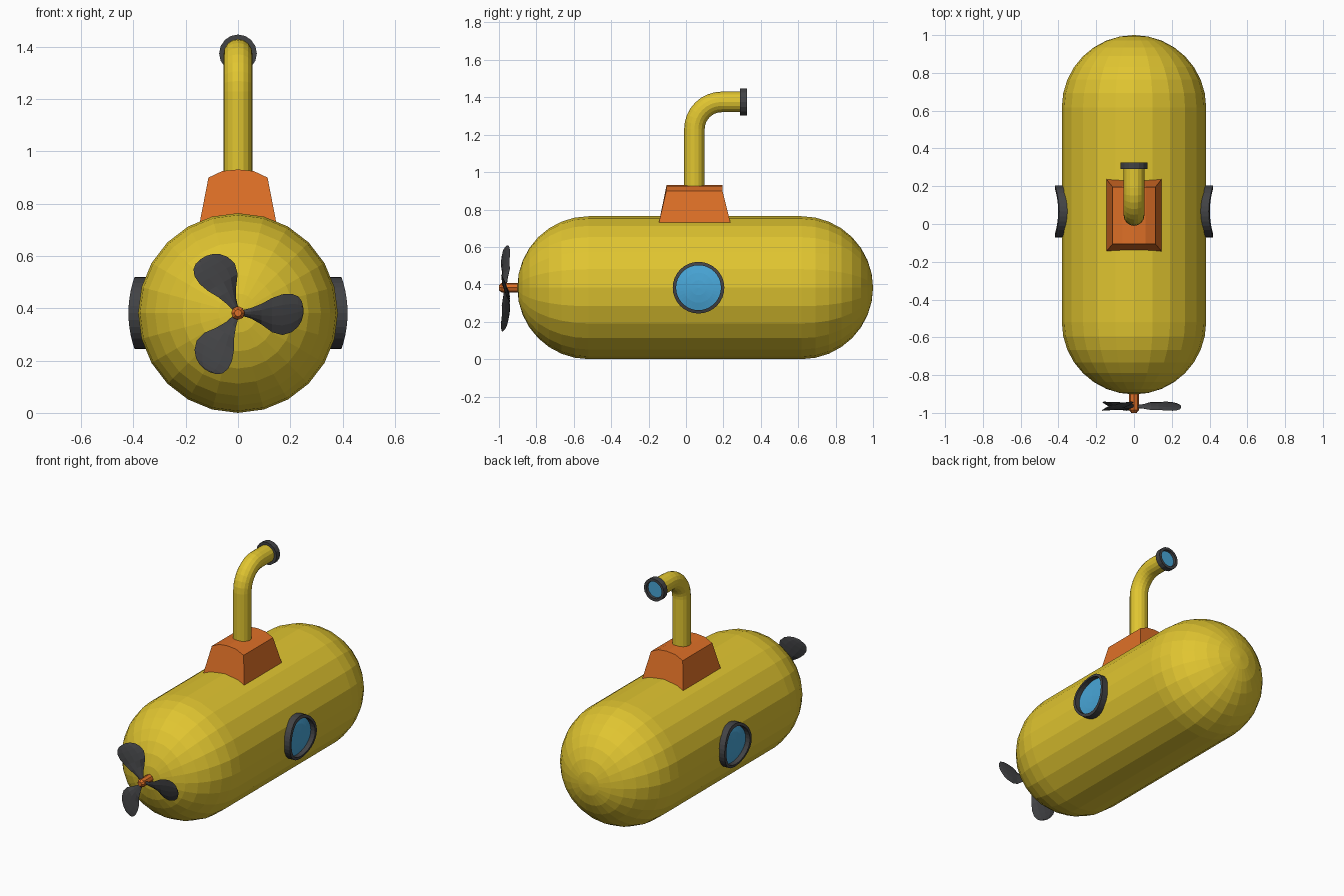
import bpy, bmesh
from math import sin, cos, pi, sqrt
from mathutils import Matrix, Vector

if "Cube" in bpy.data.objects:
    bpy.data.objects.remove(bpy.data.objects["Cube"])

R, ZC = 0.382, 0.382      # hull radius and axis height


def material(name, rgb):
    m = bpy.data.materials.new(name)
    m.diffuse_color = (*rgb, 1)
    m.use_nodes = True
    m.node_tree.nodes["Principled BSDF"].inputs["Base Color"].default_value = m.diffuse_color
    return m


YELLOW = material("yellow", (0.75, 0.56, 0.03))
ORANGE = material("orange", (0.73, 0.16, 0.02))
DARK = material("dark grey", (0.055, 0.056, 0.06))
BLUE = material("glass blue", (0.065, 0.38, 0.68))


def loft(name, rings, mat, cyclic=False):
    """Skin a list of equal-length point loops; cap the ends unless cyclic."""
    bm = bmesh.new()
    loops = [[bm.verts.new(p) for p in ring] for ring in rings]
    pairs = list(zip(loops, loops[1:]))
    if cyclic:
        pairs.append((loops[-1], loops[0]))
    else:
        bm.faces.new(loops[0])
        bm.faces.new(loops[-1])
    n = len(loops[0])
    for a, b in pairs:
        for i in range(n):
            j = (i + 1) % n
            bm.faces.new((a[i], a[j], b[j], b[i]))
    bmesh.ops.remove_doubles(bm, verts=bm.verts, dist=1e-5)
    bmesh.ops.recalc_face_normals(bm, faces=bm.faces)
    me = bpy.data.meshes.new(name)
    bm.to_mesh(me)
    bm.free()
    me.materials.append(mat)
    ob = bpy.data.objects.new(name, me)
    bpy.context.collection.objects.link(ob)
    return ob


def ring_y(r, y, z, n, x=0.0):
    """Circle facing along y."""
    return [(x + r * cos(2 * pi * i / n), y, z + r * sin(2 * pi * i / n)) for i in range(n)]


# Hull: capsule along y
quarter = [pi / 2 * k / 8 for k in range(9)]
profile = [(max(R * sin(a), 0.002), -0.52 - R * cos(a)) for a in quarter]
profile += [(max(R * sin(a), 0.002), 0.618 + R * cos(a)) for a in reversed(quarter)]
loft("hull", [ring_y(r, y, ZC, 24) for r, y in profile], YELLOW)

# Conning tower: tapered block with a bowed roof
def tower_section(t_bottom, y_bottom, y_top):
    z = [(-0.148, 0.72, 0), (-0.113, 0.90, 1), (-0.06, 0.925, 1), (0, 0.931, 1),
         (0.06, 0.925, 1), (0.113, 0.90, 1), (0.148, 0.72, 0)]
    return [(x, y_top if top else y_bottom, h) for x, h, top in z]


loft("conning_tower", [tower_section(0, -0.147, -0.105), tower_section(0, 0.24, 0.195)], ORANGE)

# Periscope: vertical pipe with a quarter bend towards +y
py, bend, top, pr = 0.045, 0.145, 1.375, 0.055


def pipe_ring(c, a):
    """Circle at c (y, z), with the pipe direction turned by a from vertical."""
    return [(pr * cos(t), c[0] + pr * sin(t) * cos(a), c[1] - pr * sin(t) * sin(a))
            for t in (2 * pi * i / 16 for i in range(16))]


path = [((py, 0.90), 0)]
for k in range(9):
    a = pi / 2 * k / 8
    path.append(((py + bend * (1 - cos(a)), top - bend + bend * sin(a)), a))
path.append(((0.30, top), pi / 2))
loft("periscope_pipe", [pipe_ring(c, a) for c, a in path], YELLOW)
loft("periscope_rim", [ring_y(r, y, top, 16) for r, y in
                       ((0.05, 0.29), (0.072, 0.29), (0.072, 0.326), (0.055, 0.326))],
     DARK, cyclic=True)
loft("periscope_lens", [ring_y(0.055, y, top, 16) for y in (0.30, 0.31)], BLUE)


# Portholes wrapped onto both sides of the hull
def wrapped(rad, radius, side, n=32):
    pts = []
    for i in range(n):
        t = 2 * pi * i / n
        dz = rad * sin(t)
        pts.append((side * sqrt(radius ** 2 - dz ** 2), 0.067 + rad * cos(t), ZC + dz))
    return pts


for side, label in ((1, "right"), (-1, "left")):
    loft(label + "_porthole_rim", [wrapped(a, b, side) for a, b in
                                   ((0.138, 0.36), (0.138, 0.419), (0.12, 0.419), (0.12, 0.36))],
         DARK, cyclic=True)
    loft(label + "_porthole_glass", [wrapped(a, b, side) for a, b in
                                     ((0.121, 0.38), (0.121, 0.388), (0.08, 0.388),
                                      (0.04, 0.388), (0.002, 0.388))], BLUE)

# Propeller shaft
loft("propeller_shaft", [ring_y(0.026, -0.88, ZC, 8), ring_y(0.026, -0.985, ZC, 8),
                         ring_y(0.014, -1.0, ZC, 8)], ORANGE)

# Propeller blades: lens sections (radius, upper edge, lower edge, half thickness)
sections = [(0.015, 0.012, -0.012, 0.008), (0.05, 0.022, -0.024, 0.009),
            (0.09, 0.04, -0.05, 0.010), (0.13, 0.06, -0.077, 0.010),
            (0.17, 0.075, -0.088, 0.010), (0.205, 0.077, -0.077, 0.009),
            (0.23, 0.067, -0.055, 0.007), (0.244, 0.048, -0.03, 0.005),
            (0.25, 0.02, -0.005, 0.002)]
for k in range(3):
    spin = Matrix.Rotation(-2 * pi * k / 3, 3, 'Y')
    rings = []
    for r, up, lo, th in sections:
        pitch = Matrix.Rotation(0.30 if r > 0.1 else 0.5, 3, 'X')
        mid = (up + lo) / 2
        q = (up - lo) / 4
        flat = [(r, 0, up), (r, th * .8, mid + q), (r, th, mid), (r, th * .8, mid - q),
                (r, 0, lo), (r, -th * .8, mid - q), (r, -th, mid), (r, -th * .8, mid + q)]
        rings.append([spin @ (pitch @ Vector(p)) + Vector((0, -0.966, ZC)) for p in flat])
    loft("propeller_blade_%d" % (k + 1), rings, DARK)
